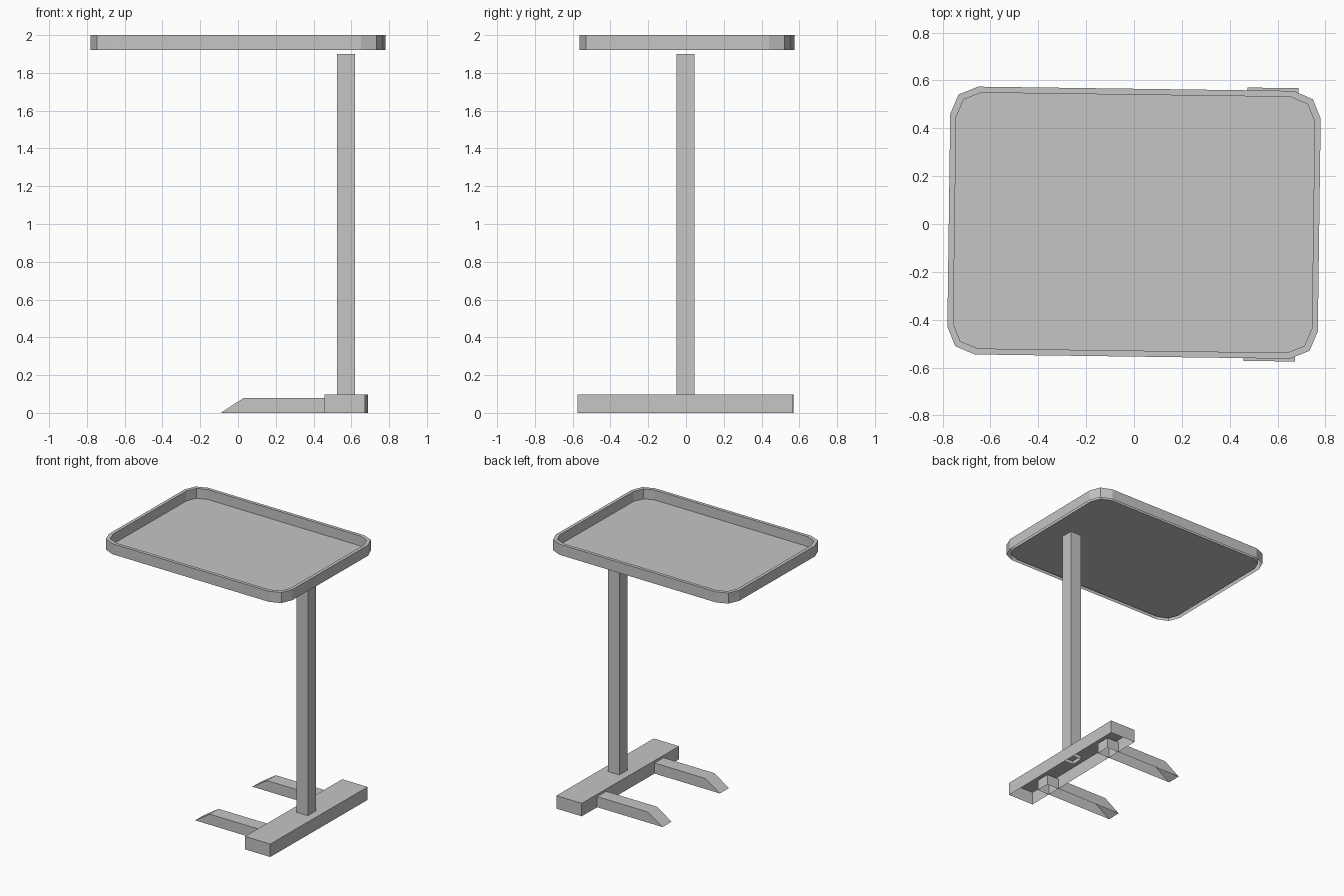
import bpy, bmesh, math
from mathutils import Matrix

if "Cube" in bpy.data.objects:
    bpy.data.objects.remove(bpy.data.objects["Cube"])

TURN = Matrix.Rotation(-0.0135, 4, 'Z')   # whole table is turned very slightly
CY = 0.0055                               # shared centre line in y

grey = bpy.data.materials.new("warm_grey")
grey.diffuse_color = (0.57, 0.56, 0.55, 1)
grey.use_nodes = True
grey.node_tree.nodes["Principled BSDF"].inputs["Base Color"].default_value = grey.diffuse_color


def finish(name, bm):
    bm.transform(TURN @ Matrix.Translation((0, CY, 0)))
    me = bpy.data.meshes.new(name)
    bm.to_mesh(me)
    bm.free()
    me.materials.append(grey)
    ob = bpy.data.objects.new(name, me)
    bpy.context.collection.objects.link(ob)
    return ob


def open_box(name, x0, x1, hy, z0, z1):
    """Box without a bottom face, centred on y."""
    bm = bmesh.new()
    m = Matrix.Translation(((x0 + x1) / 2, 0, (z0 + z1) / 2)) @ Matrix.Diagonal((x1 - x0, 2 * hy, z1 - z0, 1))
    bmesh.ops.create_cube(bm, size=1, matrix=m)
    bm.normal_update()
    bmesh.ops.delete(bm, geom=[f for f in bm.faces if f.normal.z < -0.5], context='FACES')
    return finish(name, bm)


def rounded_loop(bm, hx, hy, r, z, seg=2):
    """Rectangle with faceted round corners, counter-clockwise."""
    verts = []
    for i, (sx, sy) in enumerate([(1, 1), (-1, 1), (-1, -1), (1, -1)]):
        for k in range(seg + 1):
            a = math.pi / 2 * (i + k / seg)
            verts.append(bm.verts.new((sx * (hx - r) + r * math.cos(a),
                                       sy * (hy - r) + r * math.sin(a), z)))
    return verts


# tray: outer wall, top rim, inner wall and floor, open underneath the rim
bm = bmesh.new()
W, H, R, T = 0.774, 0.5595, 0.115, 0.025
loops = [rounded_loop(bm, W, H, R, 1.92),
         rounded_loop(bm, W, H, R, 2.0),
         rounded_loop(bm, W - T, H - T, R - T * 0.5, 2.0),
         rounded_loop(bm, W - T, H - T, R - T * 0.5, 1.925)]
for a, b in zip(loops, loops[1:]):
    n = len(a)
    for i in range(n):
        j = (i + 1) % n
        bm.faces.new((a[i], a[j], b[j], b[i]))
bm.faces.new(loops[-1])
finish("tray", bm)

# post and base bar
open_box("post", 0.5255, 0.6195, 0.047, 0.07, 1.90)
open_box("base_bar", 0.4656, 0.6796, 0.571, 0.0, 0.098)

# two feet with sloped tips, hollow underneath, reaching into the base bar
for side, name in ((-1, "front_foot"), (1, "back_foot")):
    bm = bmesh.new()
    profile = [(0.565, 0), (-0.086, 0), (0.036, 0.08), (0.565, 0.08)]
    y0, y1 = side * 0.336 - 0.053, side * 0.336 + 0.053
    near = [bm.verts.new((x, y0, z)) for x, z in profile]
    far = [bm.verts.new((x, y1, z)) for x, z in profile]
    bm.faces.new(near)
    bm.faces.new(far)
    for i in (1, 2, 3):
        j = (i + 1) % 4
        bm.faces.new((near[i], near[j], far[j], far[i]))
    bmesh.ops.recalc_face_normals(bm, faces=bm.faces[:])
    finish(name, bm)
